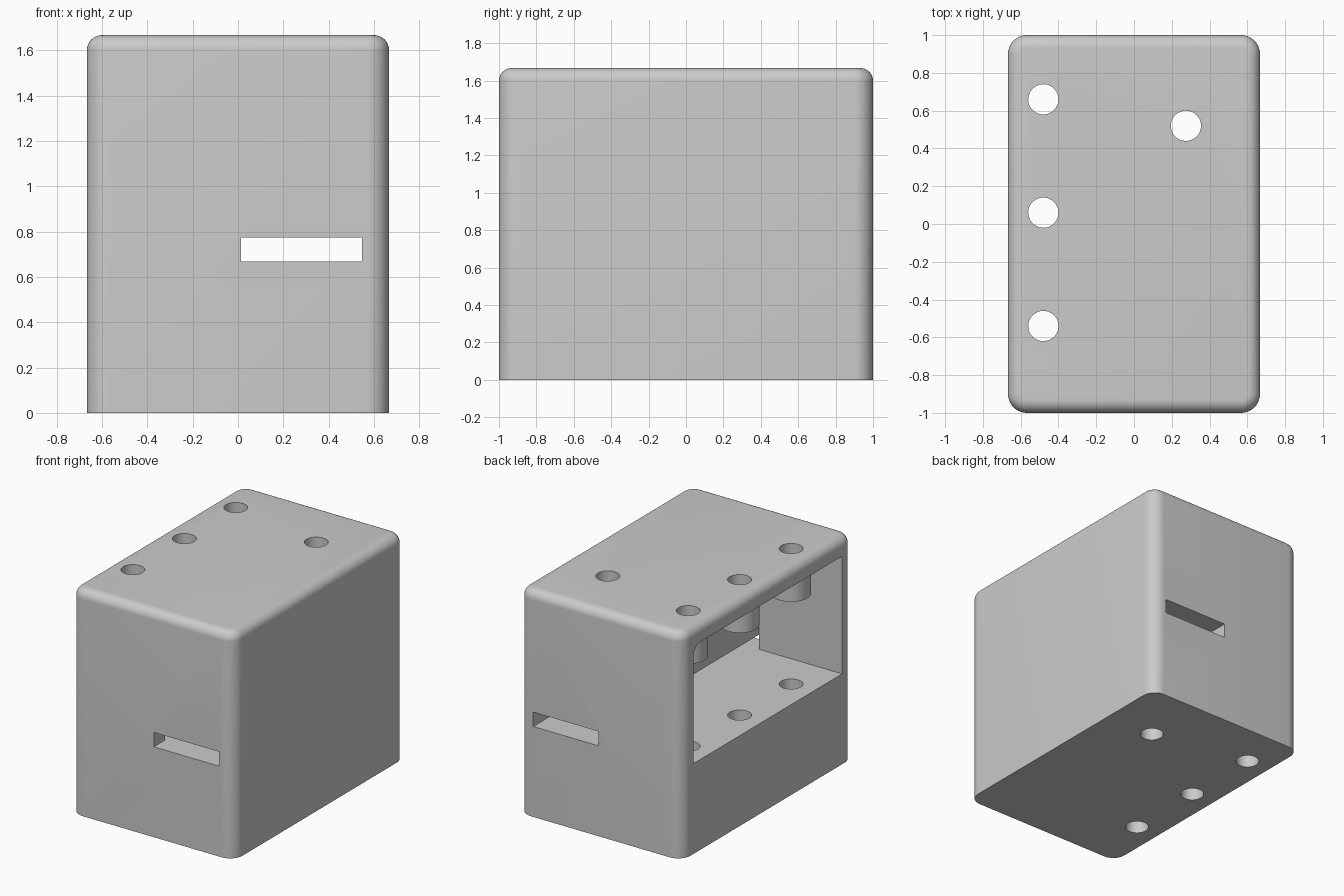
import bpy, bmesh, math
from mathutils import Vector

cube = bpy.data.objects.get("Cube")
if cube:
    bpy.data.objects.remove(cube, do_unlink=True)

HX, HY, H = 0.667, 1.0, 1.667      # half width, half depth, height
WALL, FLOOR = 0.133, 0.667
INNER_X = 0.013                    # inner face of the solid side block
CORNER, FILLET = 0.1, 0.067

grey = bpy.data.materials.new("plain grey")
grey.use_nodes = True
grey.diffuse_color = (0.6, 0.6, 0.6, 1)
grey.node_tree.nodes["Principled BSDF"].inputs["Base Color"].default_value = (0.6, 0.6, 0.6, 1)


def to_object(name, bm):
    bmesh.ops.recalc_face_normals(bm, faces=bm.faces)
    mesh = bpy.data.meshes.new(name)
    bm.to_mesh(mesh)
    bm.free()
    mesh.materials.append(grey)
    obj = bpy.data.objects.new(name, mesh)
    bpy.context.collection.objects.link(obj)
    return obj


def box(name, low, high, round_edge=None, radius=0):
    """Box between two corners; round_edge picks the edges to round."""
    bm = bmesh.new()
    bmesh.ops.create_cube(bm, size=1)
    low, high = Vector(low), Vector(high)
    for v in bm.verts:
        v.co = (low + high) / 2 + v.co * (high - low)
    if round_edge:
        edges = [e for e in bm.edges if all(round_edge(v.co) for v in e.verts)]
        bmesh.ops.bevel(bm, geom=edges, offset=radius, segments=8,
                        profile=0.5, affect='EDGES')
    return to_object(name, bm)


def cylinder(name, x, y, low, high, radius):
    bm = bmesh.new()
    bmesh.ops.create_cone(bm, cap_ends=True, segments=48, radius1=radius,
                          radius2=radius, depth=high - low)
    bmesh.ops.translate(bm, verts=bm.verts, vec=(x, y, (low + high) / 2))
    return to_object(name, bm)


def combine(target, tool, operation):
    """Apply a boolean, then drop the tool."""
    mod = target.modifiers.new(operation, 'BOOLEAN')
    mod.operation, mod.object, mod.solver = operation, tool, 'EXACT'
    bpy.context.view_layer.update()
    result = target.evaluated_get(bpy.context.evaluated_depsgraph_get())
    mesh = bpy.data.meshes.new_from_object(result)
    target.modifiers.clear()
    target.data = mesh
    bpy.data.objects.remove(tool, do_unlink=True)


def ring(bm, z, inset, steps=10):
    """Rounded rectangle at height z, drawn in by inset."""
    verts = []
    for corner, (sx, sy) in enumerate([(1, 1), (-1, 1), (-1, -1), (1, -1)]):
        for i in range(steps + 1):
            a = math.pi / 2 * (corner + i / steps)
            r = CORNER - inset
            verts.append(bm.verts.new((sx * (HX - CORNER) + r * math.cos(a),
                                       sy * (HY - CORNER) + r * math.sin(a), z)))
    return verts


# Housing: straight sides and a filleted top edge
bm = bmesh.new()
rings = [ring(bm, 0, 0)]
for i in range(9):
    a = math.pi / 2 * i / 8
    rings.append(ring(bm, H - FILLET + FILLET * math.sin(a), FILLET * (1 - math.cos(a))))
for lower, upper in zip(rings, rings[1:]):
    for i in range(len(lower)):
        j = (i + 1) % len(lower)
        bm.faces.new((lower[i], lower[j], upper[j], upper[i]))
bm.faces.new(rings[0])
bm.faces.new(rings[-1])
housing = to_object("housing", bm)

# Open side compartment, with one rounded upper corner at the back
combine(housing, box("compartment_cutter", (-1, WALL - HY, FLOOR),
                     (INNER_X, HY - WALL, H - WALL),
                     lambda co: co.y > 0 and co.z > 1, 0.08), 'DIFFERENCE')

# Flat slot running from front to back beside the compartment
combine(housing, box("slot_cutter", (INNER_X, -1.2, FLOOR), (0.547, 1.2, 0.773)), 'DIFFERENCE')

# Bosses under the ceiling, then bolt holes through everything
side_holes = [(-0.48, y) for y in (-0.54, 0.06, 0.66)]
for x, y in side_holes:
    combine(housing, cylinder("boss", x, y, 1.335, 1.6, 0.133), 'UNION')
for x, y in side_holes + [(0.275, 0.52)]:
    combine(housing, cylinder("hole_cutter", x, y, -0.2, 2, 0.08), 'DIFFERENCE')

# Smooth rounded surfaces, crisp edges elsewhere
bpy.ops.object.select_all(action='DESELECT')
housing.select_set(True)
bpy.context.view_layer.objects.active = housing
bpy.ops.object.shade_smooth_by_angle(angle=math.radians(30))
